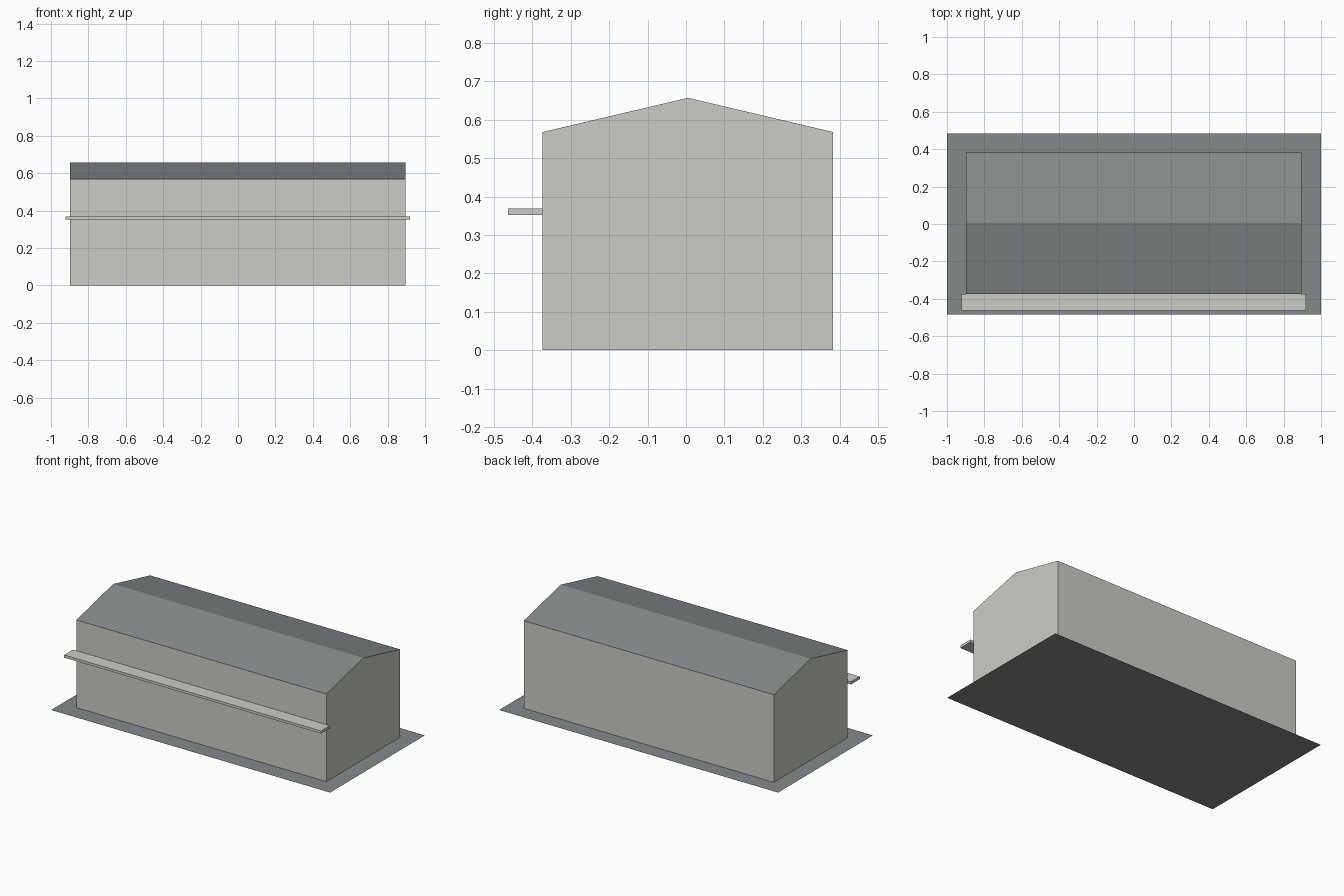
import bpy
import bmesh

cube = bpy.data.objects.get("Cube")
if cube:
    bpy.data.objects.remove(cube, do_unlink=True)


def material(name, rgb):
    mat = bpy.data.materials.new(name)
    mat.use_nodes = True
    color = (*rgb, 1.0)
    mat.diffuse_color = color
    mat.node_tree.nodes["Principled BSDF"].inputs["Base Color"].default_value = color
    return mat


wall_grey = material("pale wall grey", (0.60, 0.60, 0.565))
slate_grey = material("slate grey", (0.235, 0.255, 0.255))


def prism(name, profile, x_min, x_max, mats):
    """Extrude a closed (y, z) profile along x."""
    bm = bmesh.new()
    face = bm.faces.new([bm.verts.new((x_min, y, z)) for y, z in profile])
    moved = bmesh.ops.extrude_face_region(bm, geom=[face], use_keep_orig=True)["geom"]
    verts = [v for v in moved if isinstance(v, bmesh.types.BMVert)]
    bmesh.ops.translate(bm, verts=verts, vec=(x_max - x_min, 0, 0))
    bmesh.ops.recalc_face_normals(bm, faces=bm.faces)
    return finish(name, bm, mats)


def finish(name, bm, mats):
    mesh = bpy.data.meshes.new(name)
    bm.to_mesh(mesh)
    bm.free()
    for mat in mats:
        mesh.materials.append(mat)
    obj = bpy.data.objects.new(name, mesh)
    bpy.context.collection.objects.link(obj)
    return obj


# Gabled hall: pale walls, slate on the upward-facing slopes
front, back, eaves, ridge = -0.373, 0.383, 0.568, 0.657
gable = [(front, 0), (back, 0), (back, eaves), ((front + back) / 2, ridge), (front, eaves)]
hall = prism("hall", gable, -0.898, 0.895, [wall_grey, slate_grey])
for poly in hall.data.polygons:
    poly.material_index = int(poly.normal.z > 0.5)

# The hall stands open-bottomed on the ground sheet
bm = bmesh.new()
bm.from_mesh(hall.data)
floor = [f for f in bm.faces if f.normal.z < -0.5]
bmesh.ops.delete(bm, geom=floor, context="FACES_ONLY")
bm.to_mesh(hall.data)
bm.free()

# Long thin canopy along the front wall
y0, z0, z1 = -0.463, 0.352, 0.369
prism("front_canopy", [(y0, z0), (front, z0), (front, z1), (y0, z1)],
      -0.922, 0.919, [wall_grey])

# Flat ground sheet
bm = bmesh.new()
bmesh.ops.create_grid(bm, x_segments=1, y_segments=1, size=1)
bmesh.ops.scale(bm, verts=bm.verts, vec=(1, 0.485, 1))
finish("ground_sheet", bm, [slate_grey])
